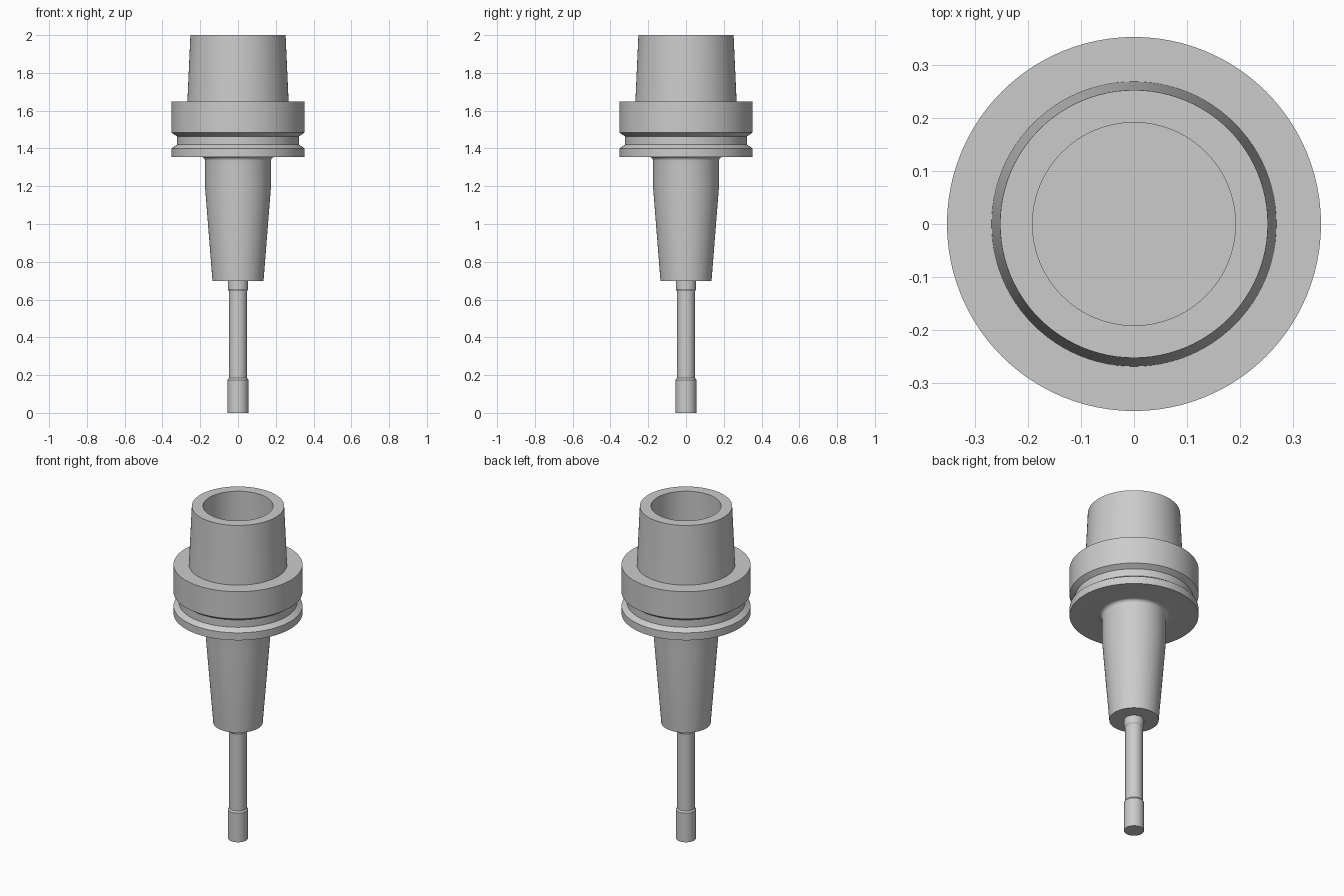
import bpy
import math

SEGMENTS = 96

cube = bpy.data.objects.get("Cube")
if cube:
    bpy.data.objects.remove(cube, do_unlink=True)

steel = bpy.data.materials.new("grey steel")
steel.use_nodes = True
colour = (0.6, 0.6, 0.6, 1)
steel.diffuse_color = colour
steel.node_tree.nodes["Principled BSDF"].inputs["Base Color"].default_value = colour


def lathe(name, profile):
    """Turn a closed (radius, height) profile, starting and ending on the axis."""
    verts, rings, faces = [], [], []
    for r, z in profile:
        start = len(verts)
        count = SEGMENTS if r > 0 else 1
        for i in range(count):
            a = math.tau * i / SEGMENTS
            verts.append((r * math.cos(a), r * math.sin(a), z))
        rings.append([start + i % count for i in range(SEGMENTS)])
    for low, high in zip(rings, rings[1:]):
        for i in range(SEGMENTS):
            j = (i + 1) % SEGMENTS
            face = dict.fromkeys((low[i], low[j], high[j], high[i]))
            faces.append(tuple(face))
    mesh = bpy.data.meshes.new(name)
    mesh.from_pydata(verts, [], faces)
    mesh.materials.append(steel)
    obj = bpy.data.objects.new(name, mesh)
    bpy.context.collection.objects.link(obj)
    bpy.ops.object.select_all(action="DESELECT")
    obj.select_set(True)
    bpy.context.view_layer.objects.active = obj
    bpy.ops.object.shade_smooth_by_angle(angle=math.radians(25))
    return obj


# Cutting tool: wide tip, slim neck and wider shank
lathe("cutting_tool", [
    (0, 0), (0.055, 0), (0.055, 0.175), (0.048, 0.185),
    (0.048, 0.645), (0.054, 0.655), (0.054, 0.7), (0, 0.7)])

# Fillet where the nose meets the flange
fillet_size = 0.02
fillet = [(0.175 + fillet_size * (1 - math.cos(a)),
           1.355 - fillet_size * (1 - math.sin(a)))
          for a in (math.radians(15 * k) for k in range(7))]

# Holder: tapered nose, grooved flange and hollow upper taper
lathe("tool_holder",
      [(0, 0.697), (0.135, 0.697), (0.174, 1.19)] + fillet + [
          (0.352, 1.355), (0.352, 1.4), (0.323, 1.42), (0.323, 1.464),
          (0.352, 1.484), (0.352, 1.648), (0.268, 1.648), (0.252, 2),
          (0.191, 2), (0.191, 1.6), (0, 1.6)])
